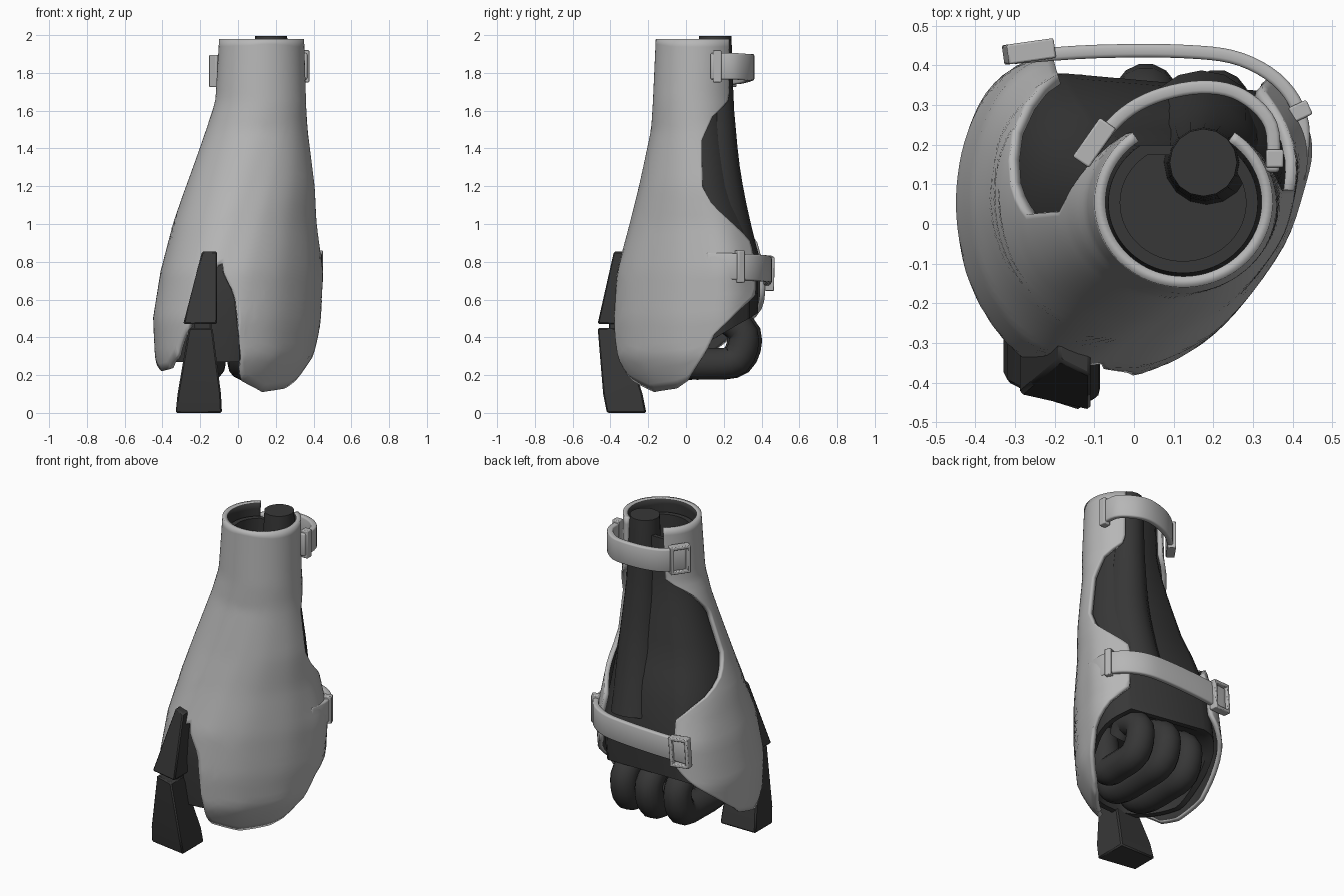
import bpy, bmesh, math
from mathutils import Vector, Matrix

if "Cube" in bpy.data.objects:
    bpy.data.objects.remove(bpy.data.objects["Cube"])


def material(name, v):
    m = bpy.data.materials.new(name)
    m.diffuse_color = (v, v, v, 1)
    m.use_nodes = True
    m.node_tree.nodes["Principled BSDF"].inputs["Base Color"].default_value = m.diffuse_color
    return m


LIGHT = material("light grey armour", 0.47)
DARK = material("charcoal", 0.038)


def finish(name, bm, mat, angle=40, recalc=True):
    if recalc:
        bmesh.ops.recalc_face_normals(bm, faces=bm.faces)
    me = bpy.data.meshes.new(name)
    bm.to_mesh(me)
    bm.free()
    ob = bpy.data.objects.new(name, me)
    bpy.context.collection.objects.link(ob)
    me.materials.append(mat)
    bpy.ops.object.select_all(action='DESELECT')
    ob.select_set(True)
    bpy.context.view_layer.objects.active = ob
    bpy.ops.object.shade_smooth_by_angle(angle=math.radians(angle))
    return ob


def grid(rows, closed=False, caps=False):
    bm = bmesh.new()
    vs = [[bm.verts.new(p) for p in r] for r in rows]
    n = len(rows[0])
    for a, b in zip(vs, vs[1:]):
        for i in range(n if closed else n - 1):
            j = (i + 1) % n
            bm.faces.new((a[i], a[j], b[j], b[i]))
    if caps:
        bm.faces.new(vs[0][::-1])
        bm.faces.new(vs[-1])
    return bm


def modify(ob, kind, **kw):
    m = ob.modifiers.new(kind.lower(), kind)
    for k, v in kw.items():
        setattr(m, k, v)


def lerp(table, t):
    # piecewise linear lookup: rows of (key, value, ...)
    if t <= table[0][0]:
        return table[0][1:]
    for a, b in zip(table, table[1:]):
        if t <= b[0]:
            f = (t - a[0]) / (b[0] - a[0])
            return [p + (q - p) * f for p, q in zip(a[1:], b[1:])]
    return table[-1][1:]


def spline(pts, t):
    i = max(0, min(int(t), len(pts) - 2))
    f = t - i
    p = [Vector(pts[max(0, min(len(pts) - 1, i + d))]) for d in (-1, 0, 1, 2)]
    return 0.5 * (2 * p[1] + (p[2] - p[0]) * f + (2 * p[0] - 5 * p[1] + 4 * p[2] - p[3]) * f * f
                  + (3 * p[1] - p[0] - 3 * p[2] + p[3]) * f ** 3)


# Cross-section of the hand end, from back left round the front to back right
HAND = [(-.22, .42), (-.30, .40), (-.38, .32), (-.43, .2), (-.45, .05), (-.43, -.1),
        (-.38, -.22), (-.3, -.32), (-.2, -.38), (-.1, -.39), (.05, -.37), (.22, -.27),
        (.37, -.08), (.43, .08), (.45, .19), (.42, .28), (.34, .37)]
# z, left, right, front, back, roundness
SIZE = [(.11, -.38, .30, -.25, .30, 0), (.2, -.42, .36, -.33, .36, 0), (.3, -.44, .41, -.38, .39, 0),
        (.5, -.45, .44, -.39, .42, 0), (.75, -.41, .45, -.365, .42, 0), (1.0, -.35, .42, -.30, .38, .3),
        (1.2, -.28, .41, -.25, .32, .5), (1.5, -.17, .37, -.185, .28, .85),
        (1.65, -.12, .36, -.175, .27, 1), (1.98, -.10, .35, -.16, .27, 1)]
# z, section position of left and right edge of the shell
EDGE = [(.17, 4.2, 12.5), (.3, 3.5, 13.2), (.42, 2.4, 13.7), (.56, .9, 15.2), (.63, .2, 16),
        (.9, .3, 16), (.97, 1.3, 15.3), (1.03, 2.4, 14.6), (1.1, 3.3, 13.8), (1.2, 3.8, 13.3),
        (1.45, 3.5, 13.4), (1.57, 2, 14.3), (1.66, 0, 16)]
# position across the shell, lower rim height (two lobes and the thumb notch)
RIM = [(0, .28), (.12, .22), (.235, .23), (.33, .3), (.45, .45), (.5, .75), (.54, .8), (.5625, .72),
       (.642, .45), (.67, .25), (.705, .17), (.82, .11), (.94, .13), (1, .17)]


def section(k, z, inset=0.0):
    l, r, f, b, rnd = lerp(SIZE, z)
    h = spline(HAND, k)
    a = math.radians(125 + k * 290 / 16)
    nx = h.x / .45 * (1 - rnd) + math.cos(a) * rnd
    ny = (h.y - .015) / .405 * (1 - rnd) + math.sin(a) * rnd
    return Vector(((l + r) / 2 + nx * ((r - l) / 2 - inset),
                   (f + b) / 2 + ny * ((b - f) / 2 - inset), z))


# Armour shell: open at the back, dark on the inside
COLS, ROWS = 72, 44
rows = []
for j in range(ROWS + 1):
    row = []
    for i in range(COLS + 1):
        u = i / COLS
        z0 = lerp(RIM, u)[0]
        z = z0 + (1.98 - z0) * j / ROWS
        e0, e1 = lerp(EDGE, z)
        row.append(section(e0 + (e1 - e0) * u, z))
    rows.append(row)
shell = finish("armour_shell", grid(rows), LIGHT, 60, False)
shell.data.materials.append(DARK)
modify(shell, 'SOLIDIFY', thickness=.028, offset=-1, material_offset=1)


# Inner glove filling the shell: slanted open cuff below, hollow at the wrist
def glove_ring(z, inset, cuff=False):
    ring = []
    for i in range(65):
        k = i / 4
        low = .27 + max(0, spline(HAND, k).y + .05) * .55
        ring.append(section(k, max(z, low) if not cuff else low, inset))
    return ring


glove = [glove_ring(.55, .13), glove_ring(0, .075, True)]
glove += [glove_ring(0, .04, True)] + [glove_ring(.56 + .08 * i, .04) for i in range(17)]
glove += [glove_ring(1.9, .04), glove_ring(1.9, .07), glove_ring(1.5, .08)]
finish("inner_glove", grid(glove, True, True), DARK, 50)


def tube(name, pts, radii, sides=14, steps=4):
    n = (len(pts) - 1) * steps
    rings = []
    for i in range(n + 1):
        t = i / steps
        p = spline(pts, t)
        d = spline(pts, min(t + .05, len(pts) - 1)) - spline(pts, max(t - .05, 0))
        up = d.cross(Vector((1, 0, 0))).normalized()
        side = up.cross(d).normalized()
        r = lerp(list(enumerate(radii)), t)[0]
        rings.append([p + r * (math.cos(a) * side + math.sin(a) * up)
                      for a in (2 * math.pi * s / sides for s in range(sides))])
    return finish(name, grid(rings, True, True), DARK, 50)


# Forearm strut running out of the wrist
tube("forearm_strut", [(.175, .155, 1.995), (.18, .155, 1.6), (.19, .17, 1.2), (.17, .24, .8)],
     [.085, .10, .13, .15], 16)

# Curled fingers, kept inside the shell at the front
for n, (x, s, front) in enumerate([(-.15, .92, -.22), (.03, 1, -.2), (.21, .95, -.02)]):
    path = [(-.2, .52), (-.23, .36), (-.1, .27), (.12, .26), (.28, .28), (.32, .42), (.2, .5), (.08, .44)]
    tube("finger_%d" % (n + 1), [(x, max(y * s, front + .02 * i), z) for i, (y, z) in enumerate(path)],
         [.08, .085, .085, .085, .085, .08, .075, .06])


# Thumb: two tapered blocks and a joint
def block(name, *levels):
    rings = [[(x0, y0 + .03, z), (x1, y0 - .01, z), (x1, y1, z), (x0, y1, z)] for x0, x1, y0, y1, z in levels]
    ob = finish(name, grid(rings, True, True), DARK, 30)
    modify(ob, 'BEVEL', width=.008, segments=1)


block("thumb_base", (-.29, -.11, -.46, -.30, .47), (-.19, -.11, -.375, -.30, .855))
block("thumb_tip", (-.33, -.085, -.41, -.21, .0), (-.32, -.09, -.43, -.23, .1), (-.26, -.135, -.46, -.34, .45))
block("thumb_joint", (-.23, -.14, -.40, -.28, .38), (-.23, -.14, -.40, -.28, .52))


# Straps across the opening
def strap(name, pts, h):
    n = (len(pts) - 1) * 5
    line = [spline(pts, i / 5) for i in range(n + 1)]
    ob = finish(name, grid([[p + Vector((0, 0, s * h / 2)) for p in line] for s in (-1, 1)]), LIGHT)
    modify(ob, 'SOLIDIFY', thickness=.034, offset=0)
    modify(ob, 'BEVEL', width=.009, segments=2)


strap("wrist_strap", [(.35, .13, 1.835), (.345, .25, 1.835), (.27, .325, 1.83), (.17, .345, 1.83),
                      (.05, .32, 1.82), (-.04, .265, 1.81), (-.115, .17, 1.81)], .14)
strap("palm_strap", [(.415, .11, .78), (.425, .25, .775), (.375, .35, .77), (.27, .415, .765),
                     (.13, .435, .76), (-.1, .435, .75), (-.31, .42, .74)], .14)


# Buckles and strap keepers
def bars(name, loc, turn, parts, tilt=0):
    bm = bmesh.new()
    base = Matrix.Translation(loc) @ Matrix.Rotation(math.radians(turn), 4, 'Z') @ Matrix.Rotation(math.radians(tilt), 4, 'Y')
    for x, z, w, d, h in parts:
        bmesh.ops.create_cube(bm, size=1, matrix=base @ Matrix.Translation((x, 0, z)) @ Matrix.Diagonal((w, d, h, 1)))
    ob = finish(name, bm, LIGHT, 30)
    modify(ob, 'BEVEL', width=.005, segments=2)


def frame(w, h):
    t = .02
    return [(s * w / 2, 0, t, .05, h + t) for s in (-1, 1)] + \
           [(0, s * h / 2, w, .05, t) for s in (-1, 1)]


bars("wrist_buckle", (-.10, .205, 1.81), 55, frame(.10, .15))
bars("palm_buckle", (-.265, .435, .74), 8, frame(.10, .16), 4)
bars("wrist_keeper", (.355, .165, 1.835), 90, [(0, 0, .045, .045, .17)])
bars("palm_keeper", (.42, .285, .775), 115, [(0, 0, .04, .05, .17)])
